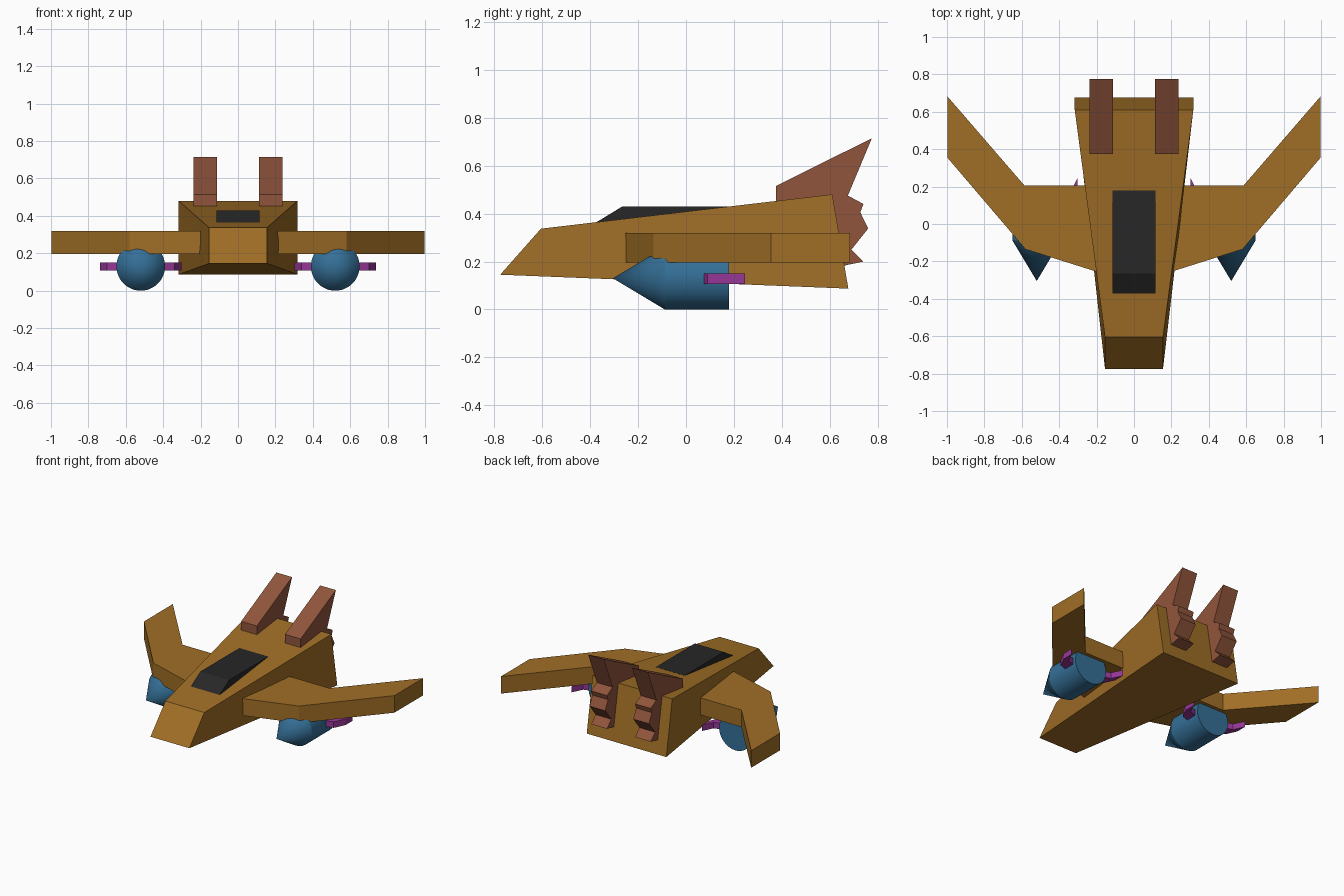
import bpy, bmesh
from math import pi
from mathutils import Matrix

if "Cube" in bpy.data.objects:
    bpy.data.objects.remove(bpy.data.objects["Cube"])


def material(name, rgb):
    m = bpy.data.materials.new(name)
    m.diffuse_color = (*rgb, 1)
    m.use_nodes = True
    m.node_tree.nodes["Principled BSDF"].inputs["Base Color"].default_value = m.diffuse_color
    return m


GOLD = material("gold", (0.35, 0.156, 0.019))
RUST = material("rust", (0.283, 0.091, 0.045))
BLUE = material("blue", (0.035, 0.16, 0.31))
PURPLE = material("purple", (0.305, 0.038, 0.305))
BLACK = material("black", (0.02, 0.02, 0.02))


def finish(name, bm, mat):
    bmesh.ops.recalc_face_normals(bm, faces=bm.faces[:])
    me = bpy.data.meshes.new(name)
    bm.to_mesh(me)
    bm.free()
    me.materials.append(mat)
    ob = bpy.data.objects.new(name, me)
    bpy.context.collection.objects.link(ob)
    return ob


def prism(name, side_a, side_b, mat):
    """Solid joining two matching outlines."""
    bm = bmesh.new()
    a = [bm.verts.new(p) for p in side_a]
    b = [bm.verts.new(p) for p in side_b]
    bm.faces.new(a)
    bm.faces.new(b[::-1])
    for i in range(len(a)):
        j = (i + 1) % len(a)
        bm.faces.new((a[i], a[j], b[j], b[i]))
    return finish(name, bm, mat)


def side_plate(name, profile, x0, x1, mat):
    return prism(name, [(x0, y, z) for y, z in profile],
                 [(x1, y, z) for y, z in profile], mat)


def flat_plate(name, plan, z0, z1, mat):
    return prism(name, [(x, y, z0) for x, y in plan],
                 [(x, y, z1) for x, y in plan], mat)


# fuselage: half width, y, z
hull = [(0.155, -0.775, 0.145), (0.155, -0.605, 0.337),
        (0.317, 0.61, 0.48), (0.317, 0.677, 0.087)]
prism("fuselage", hull, [(-x, y, z) for x, y, z in hull], GOLD)

# canopy
side_plate("canopy", [(-0.375, 0.363), (-0.265, 0.43), (0.18, 0.43),
                      (0.18, 0.40), (-0.375, 0.34)], -0.115, 0.115, BLACK)

wing = [(0.2, -0.255), (0.58, -0.135), (0.998, 0.355),
        (0.998, 0.683), (0.585, 0.205), (0.2, 0.205)]
tail = [(0.375, 0.515), (0.775, 0.714), (0.675, 0.475), (0.74, 0.44),
        (0.727, 0.405), (0.76, 0.338), (0.69, 0.25), (0.74, 0.2),
        (0.655, 0.182), (0.6, 0.2), (0.55, 0.42), (0.375, 0.43)]
# fin outline measured from the engine axis
fin = [(0.08, 0.06), (0.18, 0.09), (0.218, 0.17),
       (0.218, 0.247), (0.18, 0.17), (0.08, 0.14)]

for s, side in ((-1, "left"), (1, "right")):
    flat_plate(side + "_wing", [(s * x, y) for x, y in wing], 0.195, 0.318, GOLD)
    side_plate(side + "_tail", tail, s * 0.112, s * 0.237, RUST)

    # engine: cylinder with a conical nose, turned from a short profile
    bm = bmesh.new()
    pts = [(0, -0.305), (0.13, -0.088), (0.13, 0.18), (0, 0.18)]
    vs = [bm.verts.new((s * 0.52 + r, y, 0.13)) for r, y in pts]
    es = [bm.edges.new(vs[i:i + 2]) for i in range(3)]
    bmesh.ops.spin(bm, geom=vs + es, cent=(s * 0.52, 0, 0.13), axis=(0, 1, 0),
                   angle=2 * pi, steps=48)
    bmesh.ops.remove_doubles(bm, verts=bm.verts[:], dist=1e-4)
    engine = finish(side + "_engine", bm, BLUE)
    bpy.ops.object.select_all(action='DESELECT')
    engine.select_set(True)
    bpy.context.view_layer.objects.active = engine
    bpy.ops.object.shade_smooth_by_angle(angle=0.5)

    # small swept fins on both flanks of the engine
    for d, where in ((-1, "inner"), (1, "outer")):
        flat_plate(f"{side}_{where}_fin",
                   [(s * (0.52 + d * x), y) for x, y in fin], 0.107, 0.15, PURPLE)
